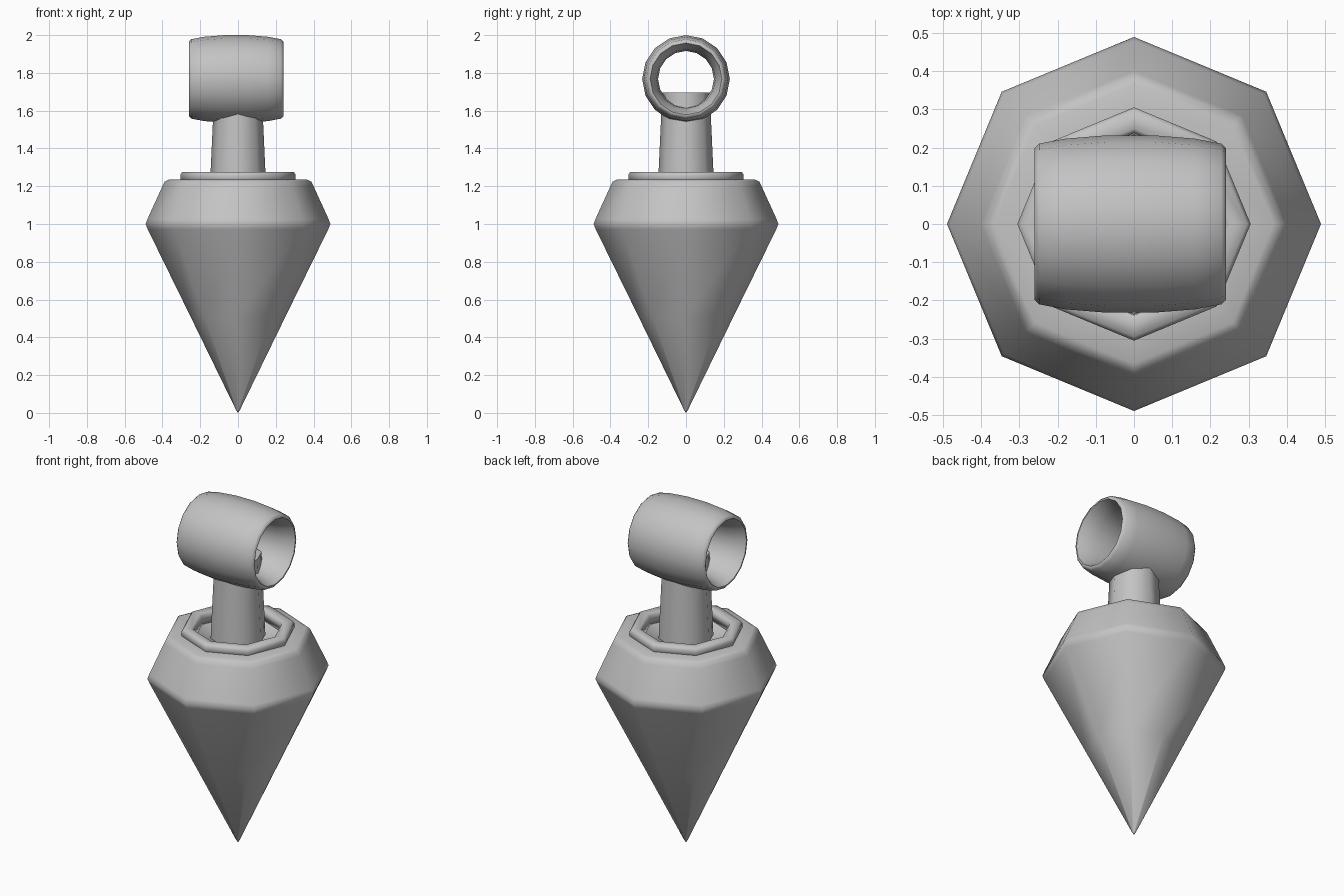
import bpy, bmesh, math

if "Cube" in bpy.data.objects:
    bpy.data.objects.remove(bpy.data.objects["Cube"])

# One plain grey for the whole model
grey = bpy.data.materials.new("plain grey")
grey.diffuse_color = (0.55, 0.55, 0.55, 1.0)
grey.use_nodes = True
grey.node_tree.nodes["Principled BSDF"].inputs["Base Color"].default_value = grey.diffuse_color


def lathe(name, profile, sides, axis="z", origin=(0, 0, 0), closed=False, sharp=None):
    """Revolve (radius, height) points about an axis; radius 0 makes a tip or cap centre."""
    bm = bmesh.new()
    rings = []
    for r, h in profile:
        ring = []
        for i in range(1 if r == 0 else sides):
            a = 2 * math.pi * i / sides
            p = (r * math.cos(a), r * math.sin(a), h)
            if axis == "x":
                p = (p[2], p[0], p[1])
            ring.append(bm.verts.new([c + o for c, o in zip(p, origin)]))
        rings.append(ring)
    pairs = list(zip(rings, rings[1:]))
    if closed:
        pairs.append((rings[-1], rings[0]))
    for lo, hi in pairs:
        for i in range(sides):
            j = (i + 1) % sides
            quad = [lo[i % len(lo)], lo[j % len(lo)], hi[j % len(hi)], hi[i % len(hi)]]
            bm.faces.new(list(dict.fromkeys(quad)))
    bmesh.ops.recalc_face_normals(bm, faces=bm.faces[:])
    mesh = bpy.data.meshes.new(name)
    bm.to_mesh(mesh)
    bm.free()
    mesh.materials.append(grey)
    obj = bpy.data.objects.new(name, mesh)
    bpy.context.collection.objects.link(obj)
    bpy.ops.object.select_all(action="DESELECT")
    obj.select_set(True)
    bpy.context.view_layer.objects.active = obj
    if sharp is None:
        bpy.ops.object.shade_smooth()
    else:
        bpy.ops.object.shade_smooth_by_angle(angle=math.radians(sharp))
    return obj


# Eight-sided pointed weight with softened belt and shoulder
lathe("pointed_body", [
    (0, 0), (0.01, 0.015), (0.25, 0.507), (0.478, 0.972), (0.489, 1.0), (0.48, 1.025),
    (0.40, 1.2), (0.388, 1.225), (0.365, 1.235), (0.27, 1.235), (0.24, 1.235),
    (0.235, 1.21), (0, 1.21)], 8)

# Raised collar around the recess
lathe("collar", [
    (0.295, 1.22), (0.305, 1.24), (0.305, 1.262), (0.295, 1.276),
    (0.25, 1.276), (0.238, 1.266), (0.235, 1.215)], 8, closed=True)

# Tapered stem rising into the loop
lathe("stem", [
    (0, 1.2), (0.148, 1.2), (0.145, 1.28), (0.133, 1.54), (0.127, 1.695), (0, 1.695)],
    8, sharp=50)

# Barrel-shaped loop lying along x
outer = [(0.198, -0.25), (0.21, -0.238), (0.223, -0.17), (0.232, -0.06)]
inner = [(0.148, 0.06), (0.156, 0.15), (0.172, 0.21), (0.19, 0.25)]
outer += [(r, -x) for r, x in reversed(outer)]
inner = list(reversed(inner)) + [(r, -x) for r, x in inner]
lathe("loop", outer + inner, 16, axis="x", origin=(-0.01, 0, 1.768), closed=True, sharp=50)
